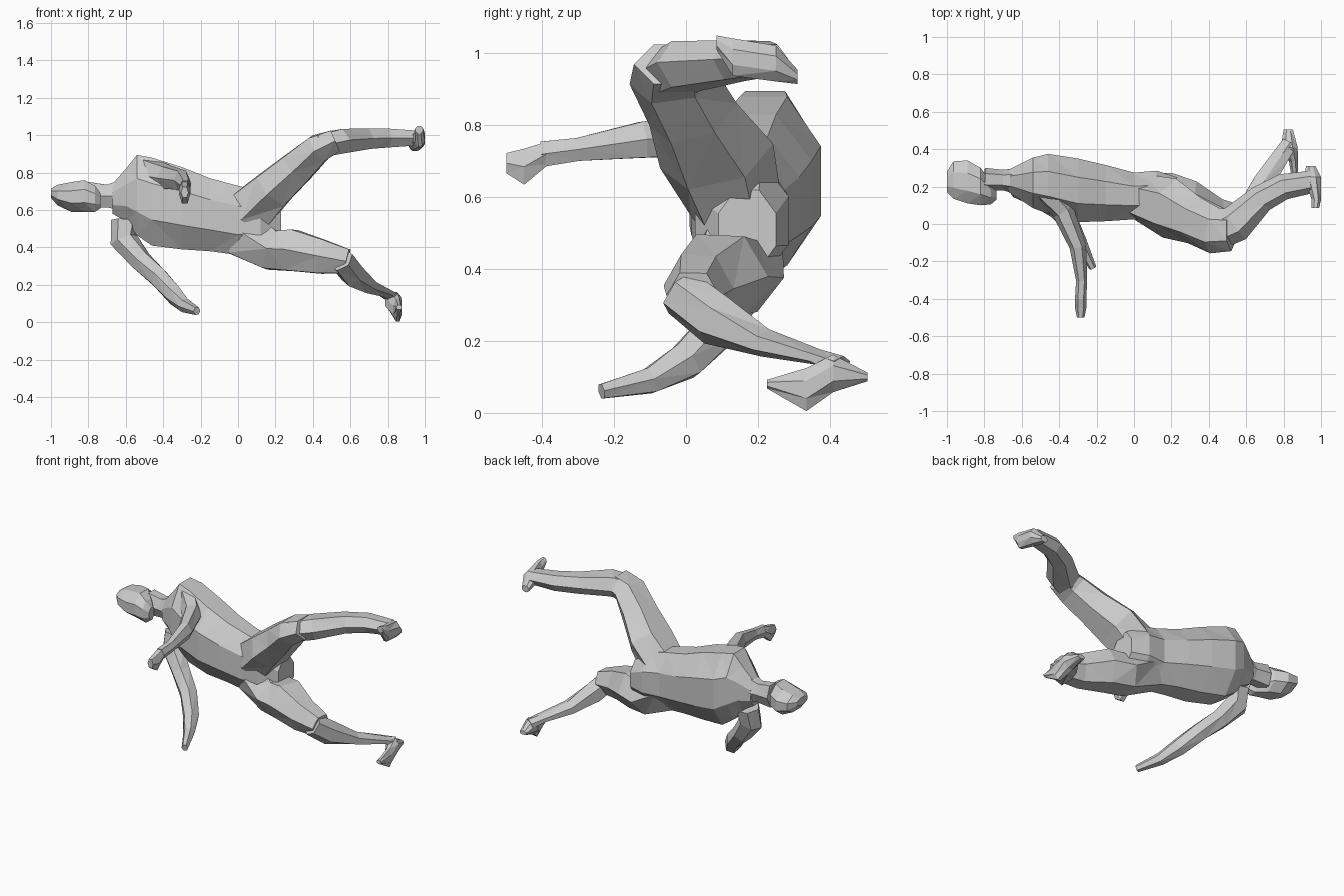
import bpy, bmesh, math
from mathutils import Vector

X, Y, Z = Vector((1, 0, 0)), Vector((0, 1, 0)), Vector((0, 0, 1))


def loft(name, rings, ref, sides=6, axis=None):
    """Skin rings (x, y, z, half-size along ref, half-size across) into a faceted form."""
    bm = bmesh.new()
    pts = [Vector(r[:3]) for r in rings]
    turn = math.pi / sides if sides == 8 else 0
    # scale so that the polygon reaches its stated half-sizes
    ka = 1 / math.cos(math.pi / 8) if sides == 8 else 1
    kb = ka if sides == 8 else 1 / max(abs(math.sin(2 * math.pi * i / sides)) for i in range(sides))
    loops = []
    for i, r in enumerate(rings):
        t = axis or (pts[min(i + 1, len(pts) - 1)] - pts[max(i - 1, 0)]).normalized()
        u = (ref - t * ref.dot(t)).normalized()
        v = t.cross(u)
        loops.append([bm.verts.new(pts[i] + u * r[3] * ka * math.cos(a) + v * r[4] * kb * math.sin(a))
                      for a in (turn + 2 * math.pi * k / sides for k in range(sides))])
    for p, q in zip(loops, loops[1:]):
        for k in range(sides):
            m = (k + 1) % sides
            bm.faces.new((p[k], p[m], q[m], q[k]))
    bm.faces.new(loops[0])
    bm.faces.new(loops[-1])
    bmesh.ops.triangulate(bm, faces=bm.faces[:])
    bmesh.ops.recalc_face_normals(bm, faces=bm.faces[:])
    me = bpy.data.meshes.new(name)
    bm.to_mesh(me)
    bm.free()
    ob = bpy.data.objects.new(name, me)
    bpy.context.collection.objects.link(ob)
    return ob


# Torso from neck base to pelvis
loft("torso", [
    (-.67, .23, .66, .06, .08), (-.60, .225, .68, .10, .14), (-.54, .22, .68, .135, .215),
    (-.46, .215, .645, .16, .235), (-.30, .18, .61, .17, .22), (-.15, .165, .575, .15, .195),
    (0, .15, .545, .125, .185), (.12, .155, .535, .13, .165), (.23, .17, .51, .08, .11)],
    Y, 8, X)

# Neck, head and chin
loft("neck", [(-.60, .23, .68, .075, .09), (-.70, .235, .675, .055, .06),
              (-.80, .24, .68, .06, .07)], Y)
loft("head", [
    (-1, .225, .69, .055, .025), (-.965, .235, .68, .10, .055), (-.89, .225, .67, .115, .08),
    (-.82, .20, .675, .10, .085), (-.765, .165, .66, .06, .07), (-.735, .155, .65, .025, .04)],
    Y, 8, X)

# Raised leg
loft("upper_leg_raised", [
    (.04, .14, .57, .13, .13), (.19, .085, .715, .165, .105), (.32, .02, .83, .13, .09),
    (.43, -.035, .93, .125, .075), (.52, -.035, .97, .11, .06)], Y)
loft("shin_raised", [
    (.42, -.06, .935, .09, .06), (.54, .0, .965, .10, .065), (.68, .135, .98, .075, .055),
    (.80, .20, .985, .07, .05), (.95, .225, .985, .06, .04)], Y)
loft("foot_raised", [
    (.945, .31, .935, .025, .02), (.955, .25, .972, .045, .05),
    (.975, .13, .99, .025, .052), (.97, .085, 1.03, .02, .02)], X, 8, Y)

# Lower leg pair member
loft("upper_leg_lower", [
    (.02, .15, .48, .12, .13), (.18, .125, .385, .15, .105), (.29, .095, .385, .14, .11),
    (.45, .035, .35, .10, .09), (.585, .02, .325, .075, .065)], Y)
loft("shin_lower", [
    (.55, -.015, .335, .07, .06), (.61, .08, .26, .075, .055), (.69, .22, .195, .04, .055),
    (.79, .37, .155, .022, .045), (.83, .43, .13, .03, .04)], Z)
loft("foot_lower", [
    (.825, .505, .10, .025, .012), (.83, .41, .11, .045, .052),
    (.853, .335, .065, .024, .06), (.862, .225, .08, .016, .012)], X, 8, Y)

# Arm hanging down and forward
loft("arm_lower", [
    (-.60, .22, .54, .08, .06), (-.61, .20, .44, .075, .055), (-.52, .155, .33, .06, .055),
    (-.42, .09, .235, .055, .055), (-.34, .0, .145, .05, .05),
    (-.285, -.10, .09, .035, .035), (-.22, -.235, .06, .02, .02)], X)

# Arm reaching straight forward
loft("arm_forward", [
    (-.50, .20, .80, .07, .08), (-.38, .07, .775, .06, .06), (-.30, -.12, .76, .045, .05),
    (-.28, -.30, .733, .03, .032), (-.285, -.40, .72, .03, .035)], X)
loft("hand_forward", [
    (-.285, -.38, .725, .03, .032), (-.285, -.45, .685, .03, .05),
    (-.285, -.50, .695, .02, .028)], X, 6, Y)
